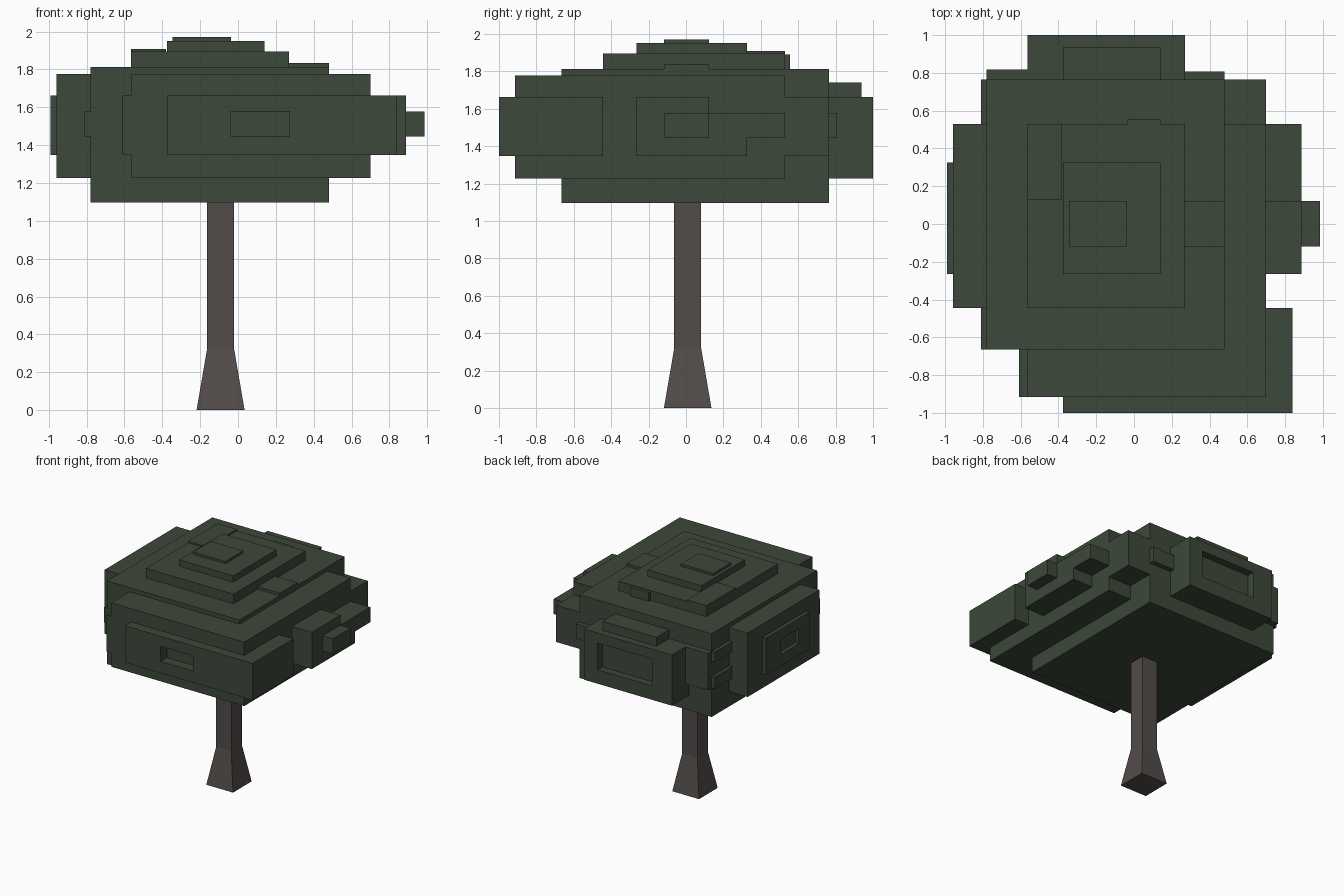
import bpy, bmesh

if "Cube" in bpy.data.objects:
    bpy.data.objects.remove(bpy.data.objects["Cube"])


def material(name, rgb):
    m = bpy.data.materials.new(name)
    m.diffuse_color = (*rgb, 1)
    m.use_nodes = True
    m.node_tree.nodes["Principled BSDF"].inputs["Base Color"].default_value = m.diffuse_color
    return m


LEAF = material("leaf_green", (0.047, 0.065, 0.042))
BARK = material("bark_brown", (0.085, 0.072, 0.068))


def finish(name, bm, mat):
    bmesh.ops.recalc_face_normals(bm, faces=bm.faces)
    me = bpy.data.meshes.new(name)
    bm.to_mesh(me)
    bm.free()
    me.materials.append(mat)
    ob = bpy.data.objects.new(name, me)
    bpy.context.collection.objects.link(ob)
    return ob


def box(name, x, y, z):
    """Axis-aligned leaf block from (min, max) ranges."""
    bm = bmesh.new()
    bmesh.ops.create_cube(bm, size=1)
    for v in bm.verts:
        v.co = [r[0] if c < 0 else r[1] for c, r in zip(v.co, (x, y, z))]
    return finish(name, bm, LEAF)


def cut(ob, x, y, z):
    """Cut a window in a block; the layer behind forms the recess floor."""
    cutter = box("cutter", x, y, z)
    mod = ob.modifiers.new("recess", 'BOOLEAN')
    mod.operation, mod.solver, mod.object = 'DIFFERENCE', 'EXACT', cutter
    bpy.context.view_layer.objects.active = ob
    bpy.ops.object.modifier_apply(modifier=mod.name)
    bpy.data.objects.remove(cutter)


# Trunk: square column with a flared foot
bm = bmesh.new()
cx, cy = -0.092, 0.009
rings = [[bm.verts.new((cx + sx * h, cy + sy * h, z))
          for sx, sy in ((-1, -1), (1, -1), (1, 1), (-1, 1))]
         for h, z in ((0.127, 0), (0.072, 0.32), (0.072, 1.12))]
for a, b in zip(rings, rings[1:]):
    for i in range(4):
        j = (i + 1) % 4
        bm.faces.new((a[i], a[j], b[j], b[i]))
bm.faces.new(rings[0][::-1])
bm.faces.new(rings[-1])
finish("trunk", bm, BARK)

# Shared height bands: tall, middle and narrow
TALL, MID, THIN = (1.227, 1.777), (1.347, 1.663), (1.447, 1.577)

# Canopy core and stepped crown
box("canopy_core", (-0.78, 0.48), (-0.665, 0.765), (1.097, 1.813))
box("crown_lower", (-0.565, 0.27), (-0.445, 0.53), (1.7, 1.895))
box("crown_corner", (-0.565, -0.38), (0.13, 0.53), (1.7, 1.908))
box("crown_middle", (-0.375, 0.14), (-0.265, 0.325), (1.75, 1.95))
box("crown_top", (-0.345, -0.037), (-0.118, 0.122), (1.8, 1.97))
box("crown_back_bump", (-0.035, 0.14), (0.4, 0.557), (1.7, 1.89))
box("crown_right_step", (0.2, 0.48), (-0.118, 0.122), (1.7, 1.835))

# Front clump with recessed window
box("front_layer", (-0.565, 0.70), (-0.915, -0.445), TALL)
box("front_left_strip", (-0.61, -0.4), (-0.915, -0.5), MID)
pad = box("front_block", (-0.375, 0.838), (-1.0, -0.445), MID)
cut(pad, (-0.037, 0.272), (-1.1, -0.9), THIN)

# Left clump with recessed window and corner strips
box("left_layer", (-0.958, -0.6), (-0.445, 0.53), TALL)
pad = box("left_pad", (-0.99, -0.9), (-0.265, 0.325), MID)
cut(pad, (-1.1, -0.94), (-0.118, 0.122), THIN)
box("left_front_strip", (-0.81, -0.7), (-0.665, -0.4), THIN)
for z in ((MID[0], THIN[0]), (THIN[1], MID[1])):
    box("left_back_strip", (-0.81, -0.7), (0.5, 0.765), z)

# Right clump
box("right_layer", (0.3, 0.70), (-0.5, 0.53), TALL)
box("right_back_strip", (0.4, 0.70), (0.45, 0.765), MID)
box("right_block", (0.6, 0.888), (-0.265, 0.122), MID)
box("right_block_step", (0.6, 0.888), (0.05, 0.325), (MID[0], THIN[1]))
box("right_block_end", (0.6, 0.888), (0.3, 0.53), THIN)
box("right_tip", (0.8, 0.985), (-0.118, 0.122), THIN)

# Back clump with recessed window
pad = box("back_block", (-0.565, 0.27), (0.7, 1.0), (1.227, 1.663))
cut(pad, (-0.375, 0.14), (0.9, 1.1), (MID[0], THIN[1]))
box("back_inner", (-0.375, 0.14), (0.7, 0.937), (1.3, 1.74))
box("back_left_strip", (-0.78, -0.5), (0.7, 0.817), MID)
box("back_right_strip", (0.2, 0.48), (0.7, 0.807), THIN)
